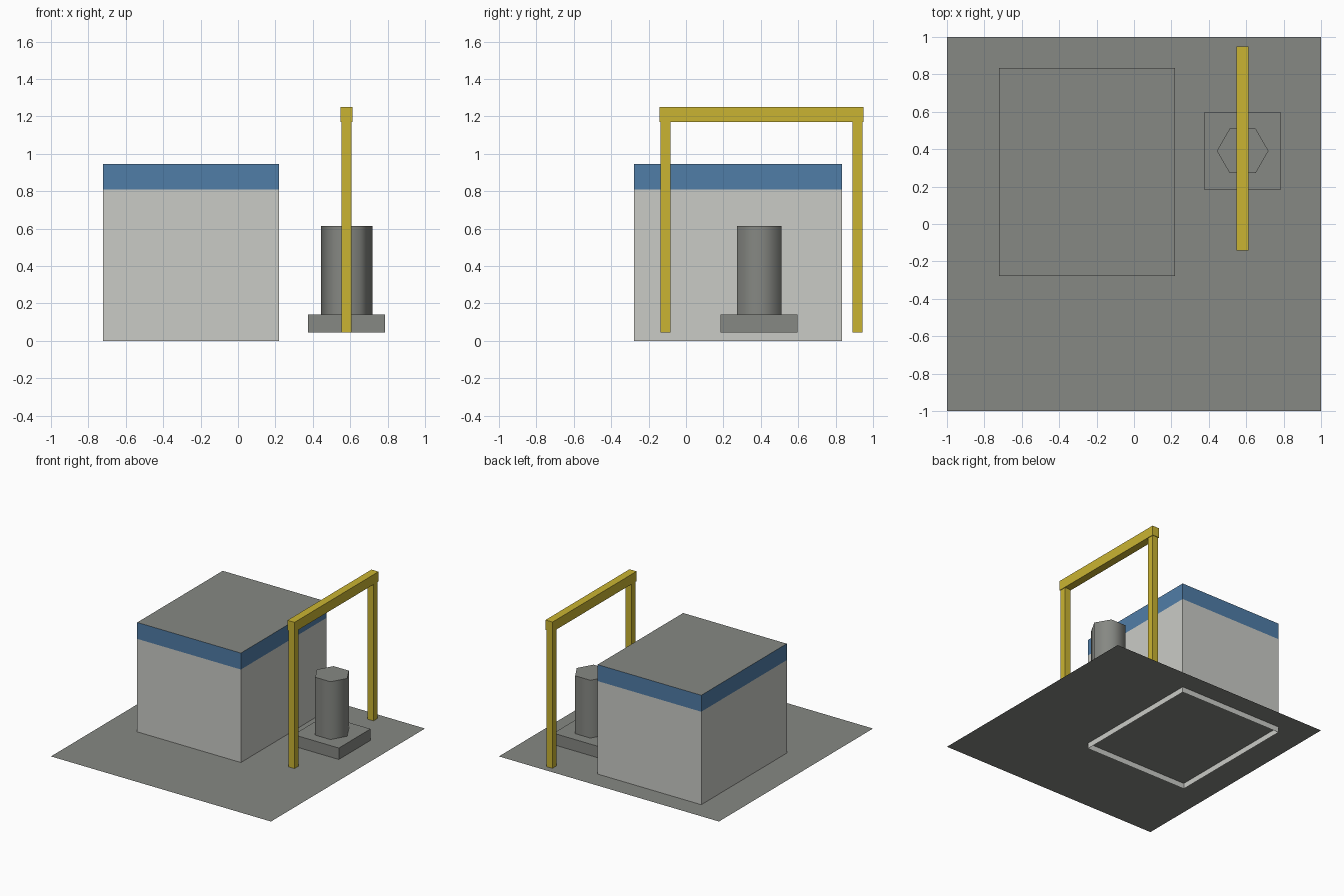
import bpy, bmesh, math

if "Cube" in bpy.data.objects:
    bpy.data.objects.remove(bpy.data.objects["Cube"])


def material(name, rgb):
    lin = [(c / 255 / 12.92) if c / 255 <= 0.04045 else ((c / 255 + 0.055) / 1.055) ** 2.4 for c in rgb]
    m = bpy.data.materials.new(name)
    m.diffuse_color = (*lin, 1)
    m.use_nodes = True
    m.node_tree.nodes["Principled BSDF"].inputs["Base Color"].default_value = m.diffuse_color
    return m


GRAY = material("concrete gray", (134, 136, 131))
WALL = material("pale wall", (202, 203, 198))
BLUE = material("blue band", (80, 125, 167))
YELLOW = material("safety yellow", (202, 180, 50))


def prism(name, outline, levels, side_mats, top_mat, bottom=False):
    """Stack rings of an outline; one side material per band, plus a top cap."""
    bm = bmesh.new()
    rings = [[bm.verts.new((x, y, z)) for x, y in outline] for z in levels]
    n = len(outline)
    mats = list(dict.fromkeys(side_mats + [top_mat]))
    for low, high, mat in zip(rings, rings[1:], side_mats):
        for i in range(n):
            j = (i + 1) % n
            bm.faces.new((low[i], low[j], high[j], high[i])).material_index = mats.index(mat)
    bm.faces.new(rings[-1]).material_index = mats.index(top_mat)
    if bottom:
        bm.faces.new(rings[0][::-1])
    mesh = bpy.data.meshes.new(name)
    bm.to_mesh(mesh)
    bm.free()
    for m in mats:
        mesh.materials.append(m)
    obj = bpy.data.objects.new(name, mesh)
    bpy.context.collection.objects.link(obj)
    return obj


def rect(x0, x1, y0, y1):
    return [(x0, y0), (x1, y0), (x1, y1), (x0, y1)]


GROUND = 0.046

# Ground sheet
prism("ground_slab", rect(-1, 1, -1, 1), [GROUND], [], GRAY)

# Building shell, open below, with a coloured band under the roof
prism("building", rect(-0.722, 0.22, -0.277, 0.833), [0, 0.81, 0.945], [WALL, BLUE], GRAY)

# Pedestal and hexagonal tank
cx, cy, r = 0.581, 0.391, 0.138
prism("tank_pedestal", rect(cx - 0.206, cx + 0.206, cy - 0.206, cy + 0.206), [GROUND, 0.14], [GRAY], GRAY)
hexagon = [(cx + r * math.cos(i * math.pi / 3), cy + r * math.sin(i * math.pi / 3)) for i in range(6)]
tank = prism("tank", hexagon, [0.14, 0.615], [GRAY], GRAY)
bpy.context.view_layer.objects.active = tank
tank.select_set(True)
bpy.ops.object.shade_smooth_by_angle(angle=math.radians(65))

# Gantry frame: two posts and a beam
for name, y in (("front_post", -0.109), ("back_post", 0.917)):
    prism(name, rect(cx - 0.027, cx + 0.027, y - 0.027, y + 0.027), [GROUND, 1.17], [YELLOW], YELLOW)
prism("gantry_beam", rect(cx - 0.032, cx + 0.032, -0.142, 0.949), [1.17, 1.251], [YELLOW], YELLOW, bottom=True)
